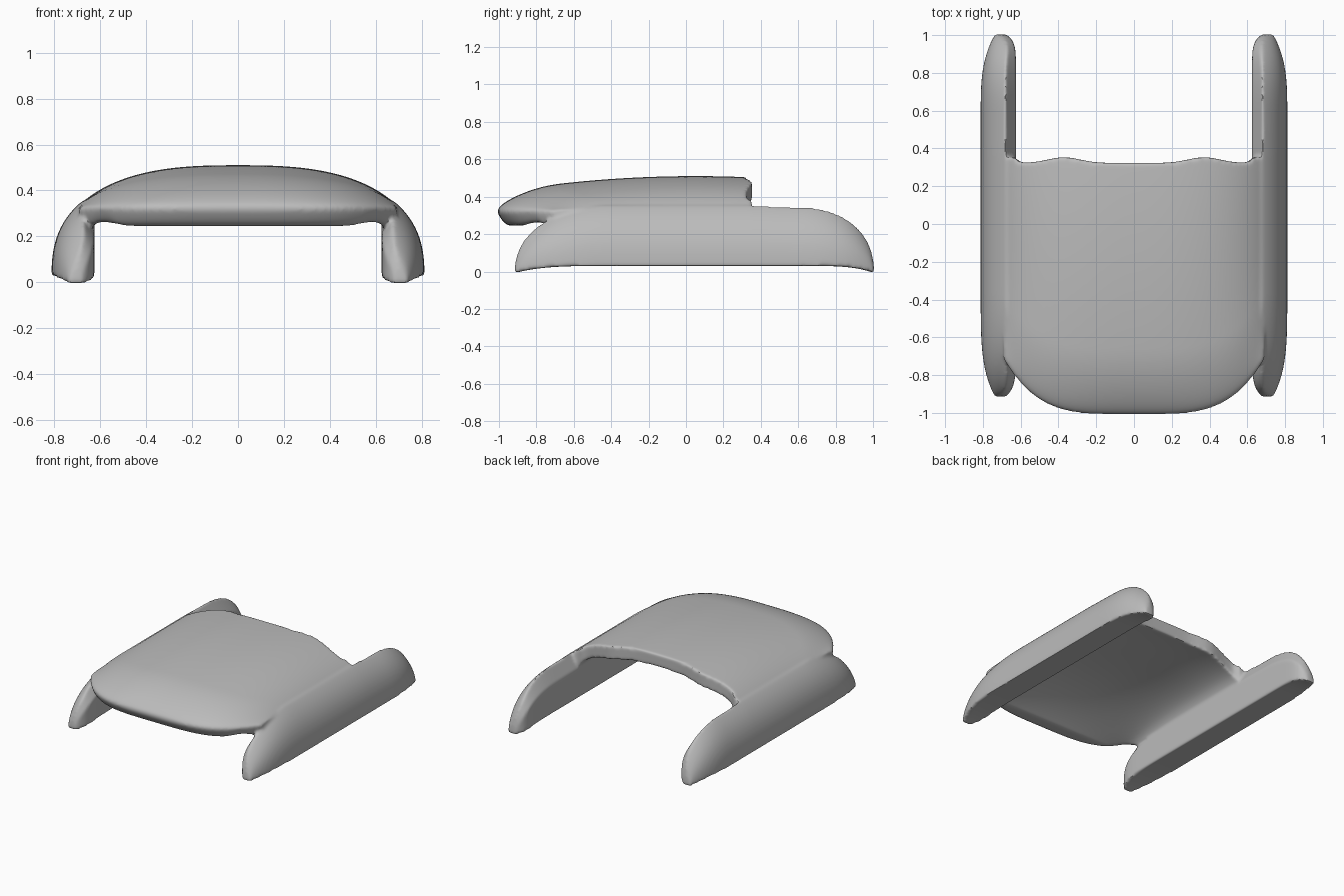
import bpy
import bmesh
import math

cube = bpy.data.objects.get("Cube")
if cube:
    bpy.data.objects.remove(cube, do_unlink=True)

HALF_W, TOP_Z, INNER_X, RIDGE = 0.812, 0.51, 0.625, 0.055


def clamp(v):
    return max(0.0, min(1.0, v))


def curve(u, p, q):
    """Rounded fall-off from 1 at u = 0 to 0 at u = 1."""
    return (1 - clamp(u) ** p) ** q


def arch(u):
    """Shared cross-section of the roof and the outer rail walls."""
    return curve(u, 2.7, 0.4)


# Deck: domed roof plate with a curved front lip
def front_edge(x):
    return -1.008 + 0.275 * (abs(x) / 0.68) ** 4


def back_edge(x):
    wave = 0.03 * math.exp(-((abs(x) - 0.37) / 0.12) ** 2)
    fillet = 0.03 * clamp((abs(x) - 0.58) / 0.05) ** 2
    return 0.323 + wave + fillet


def deck_top(x, y):
    sag = 0.077 * (y - 0.05) ** 2 * (1 - (abs(x) / 0.7) ** 4)
    roof = TOP_Z * arch(abs(x) / HALF_W) - sag
    inset = clamp((y - front_edge(x)) / 0.35)
    return 0.325 + (roof - 0.325) * curve(1 - inset, 2.2, 0.6)


def deck_bottom(x, y):
    dome = 0.175 * curve(abs(x) / INNER_X, 2.2, 0.5) * curve(abs(y) / 0.87, 3, 1)
    lip = 0.07 * clamp(1 - (y - front_edge(x)) / 0.07) ** 2
    return 0.245 + dome + lip


def loft(bm, sections):
    """Skin a row of matching closed sections and cap both ends."""
    rows = [[bm.verts.new(p) for p in s] for s in sections]
    for a, b in zip(rows, rows[1:]):
        for i in range(len(a)):
            j = (i + 1) % len(a)
            bm.faces.new((a[i], a[j], b[j], b[i]))
    bm.faces.new(rows[0])
    bm.faces.new(rows[-1])


def deck_section(x, steps=80):
    start, end = front_edge(x), back_edge(x)
    ys = [start + (end - start) * (k / steps) ** 1.6 for k in range(steps + 1)]
    section = [(x, y, deck_top(x, y)) for y in ys]
    return section + [(x, y, deck_bottom(x, y)) for y in reversed(ys)]


# Side rails: chamfered runners with bullet-shaped ends
def rail_section(y, side, steps=16):
    rear = y > 0
    u = clamp((y - 0.6) / 0.405) if rear else clamp((-0.35 - y) / 0.565)
    outer = HALF_W - 0.075 * u ** (3 if rear else 4)
    inner = INNER_X + 0.055 * u ** 12
    ridge = inner + RIDGE * (1 - 0.5 * u ** 4)
    base = 0.03 - 0.038 * u ** 4
    peak = TOP_Z * arch((INNER_X + RIDGE) / HALF_W) + 0.006
    peak -= 0.012 * clamp((y - 0.35) / 0.45)
    height = max(0.015, peak * curve(u, 2.4, 0.45) - base)
    pts = [(inner, base), (inner, base + height * 0.68)]
    for k in range(steps + 1):
        x = ridge + (outer - ridge) * math.sin(k / steps * math.pi / 2)
        pts.append((x, base + height * arch(x / outer) / arch(ridge / outer)))
    return [(side * x, y, z) for x, z in pts]


bm = bmesh.new()
loft(bm, [deck_section(0.69 * (i / 36 - 1)) for i in range(73)])
for side in (-1, 1):
    loft(bm, [rail_section(0.045 - 0.96 * math.cos(math.pi * k / 90), side)
              for k in range(91)])
bmesh.ops.recalc_face_normals(bm, faces=bm.faces)
mesh = bpy.data.meshes.new("body_shell")
bm.to_mesh(mesh)
bm.free()
shell = bpy.data.objects.new("body_shell", mesh)
bpy.context.collection.objects.link(shell)

# Fuse deck and rails into one softly blended body
remesh = shell.modifiers.new("fuse", "REMESH")
remesh.mode = "VOXEL"
remesh.voxel_size = 0.01
soften = shell.modifiers.new("soften", "SMOOTH")
soften.factor = 0.5
soften.iterations = 8

bpy.context.view_layer.objects.active = shell
shell.select_set(True)
for name in ("fuse", "soften"):
    bpy.ops.object.modifier_apply(modifier=name)

# Single matte grey finish
grey = bpy.data.materials.new("plain_grey")
grey.use_nodes = True
colour = (0.5, 0.5, 0.5, 1)
grey.diffuse_color = colour
grey.node_tree.nodes["Principled BSDF"].inputs["Base Color"].default_value = colour
shell.data.materials.clear()
shell.data.materials.append(grey)
for poly in shell.data.polygons:
    poly.material_index = 0
bpy.ops.object.shade_smooth_by_angle(angle=math.radians(40))
